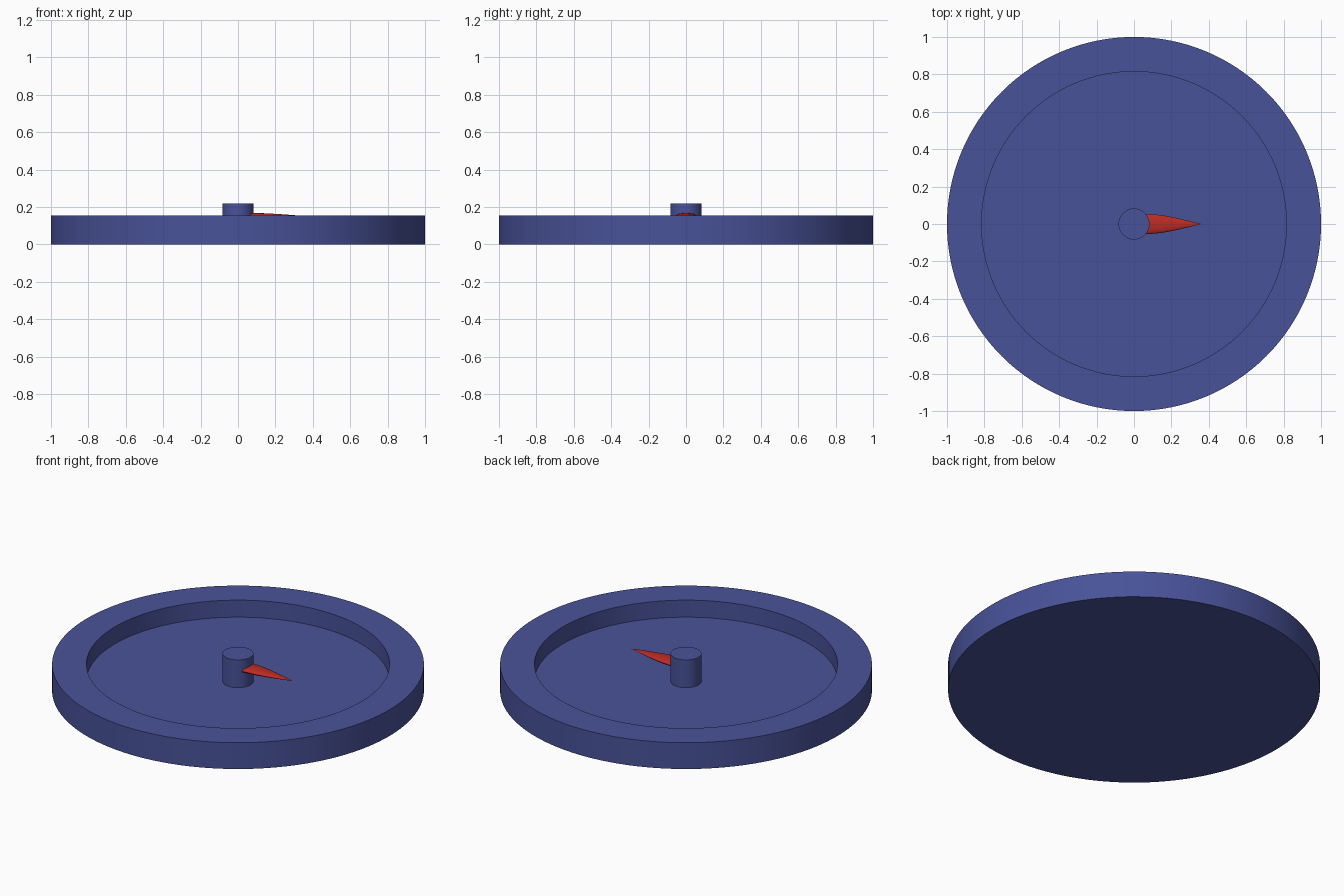
import bpy, bmesh
from math import sin, cos, pi

if "Cube" in bpy.data.objects:
    bpy.data.objects.remove(bpy.data.objects["Cube"])


def material(name, rgb):
    m = bpy.data.materials.new(name)
    m.diffuse_color = (*rgb, 1)
    m.use_nodes = True
    m.node_tree.nodes["Principled BSDF"].inputs["Base Color"].default_value = m.diffuse_color
    return m


def loft(name, rings, mat):
    """Skin a list of rings; single-point rings become closing tips."""
    bm = bmesh.new()
    loops = [[bm.verts.new(p) for p in ring] for ring in rings]
    for a, b in zip(loops, loops[1:]):
        n = max(len(a), len(b))
        for i in range(n):
            j = (i + 1) % n
            if len(b) == 1:
                bm.faces.new((a[i], a[j], b[0]))
            else:
                bm.faces.new((a[i], a[j], b[j], b[i]))
    for end in (loops[0], loops[-1]):
        if len(end) > 2:
            bm.faces.new(end)
    bmesh.ops.recalc_face_normals(bm, faces=bm.faces)
    me = bpy.data.meshes.new(name)
    bm.to_mesh(me)
    bm.free()
    ob = bpy.data.objects.new(name, me)
    bpy.context.collection.objects.link(ob)
    me.materials.append(mat)
    bpy.ops.object.select_all(action='DESELECT')
    ob.select_set(True)
    bpy.context.view_layer.objects.active = ob
    bpy.ops.object.shade_smooth_by_angle()
    return ob


def ring(r, z, n=128):
    return [(r * cos(2 * pi * i / n), r * sin(2 * pi * i / n), z) for i in range(n)]


blue = material("blue", (0.066, 0.086, 0.32))
red = material("red", (0.51, 0.025, 0.018))

# Round tray with raised rim and centre peg, as one turned profile
profile = [(1, 0), (1, 0.156), (0.815, 0.156), (0.815, 0.055),
           (0.083, 0.055), (0.083, 0.22)]
loft("tray_with_peg", [ring(r, z) for r, z in profile], blue)

# Flattened pointer, tapering gently to a tip
stations = [(0.04, 1.0), (0.08, 0.98), (0.15, 0.86), (0.22, 0.62), (0.29, 0.32)]
rings = [[(x, 0.055 * s * cos(2 * pi * i / 32), 0.152 + 0.017 * s * sin(2 * pi * i / 32))
          for i in range(32)] for x, s in stations]
loft("pointer", rings + [[(0.36, 0, 0.152)]], red)
